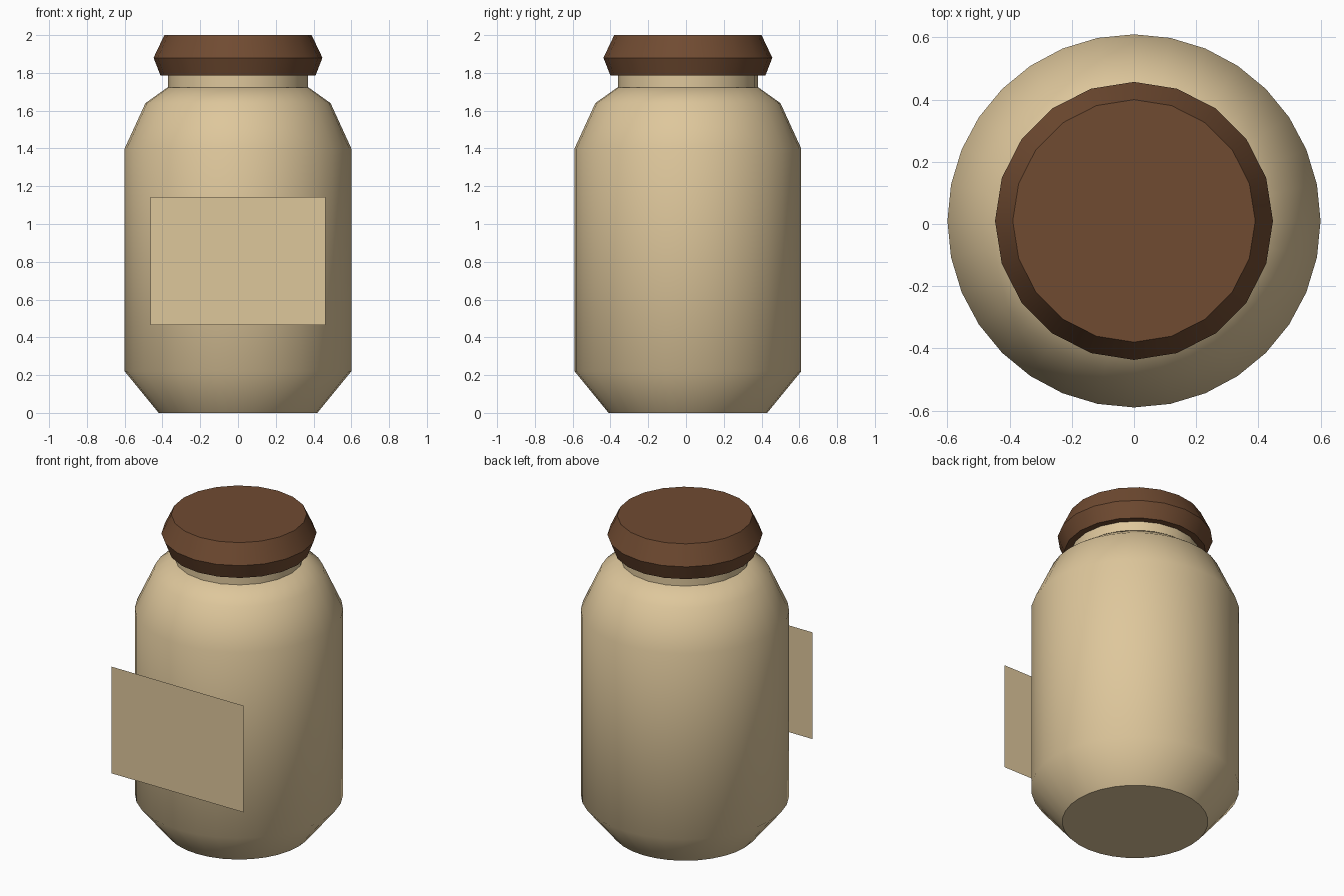
import bpy, bmesh, math

if "Cube" in bpy.data.objects:
    bpy.data.objects.remove(bpy.data.objects["Cube"])

CY = 0.01  # jar axis sits slightly behind centre because of the label


def material(name, rgb):
    m = bpy.data.materials.new(name)
    m.diffuse_color = (*rgb, 1)
    m.use_nodes = True
    m.node_tree.nodes["Principled BSDF"].inputs["Base Color"].default_value = m.diffuse_color
    return m


tan = material("tan", (0.73, 0.57, 0.33))
brown = material("brown", (0.162, 0.070, 0.031))


def finish(name, bm, mat, angle=None):
    me = bpy.data.meshes.new(name)
    bm.normal_update()
    bm.to_mesh(me)
    bm.free()
    me.materials.append(mat)
    ob = bpy.data.objects.new(name, me)
    bpy.context.collection.objects.link(ob)
    if angle:
        bpy.ops.object.select_all(action='DESELECT')
        ob.select_set(True)
        bpy.context.view_layer.objects.active = ob
        bpy.ops.object.shade_smooth_by_angle(angle=math.radians(angle))
    return ob


def lathe(name, profile, sides, mat):
    """Closed turned solid from (radius, height) points, bottom to top."""
    bm = bmesh.new()
    rings = []
    for r, z in profile:
        rings.append([bm.verts.new((r * math.cos(2 * math.pi * i / sides),
                                    CY + r * math.sin(2 * math.pi * i / sides), z))
                      for i in range(sides)])
    for a, b in zip(rings, rings[1:]):
        for i in range(sides):
            j = (i + 1) % sides
            bm.faces.new((a[i], a[j], b[j], b[i]))
    bm.faces.new(rings[0][::-1])
    bm.faces.new(rings[-1])
    return finish(name, bm, mat, 45)


# Jar body with chamfered foot and shoulder
lathe("jar_body", [(0.42, 0), (0.6, 0.22), (0.6, 1.40), (0.49, 1.64), (0.375, 1.722)], 32, tan)
# Neck under the lid
lathe("jar_neck", [(0.37, 1.70), (0.37, 1.80)], 20, tan)
# Flared lid
lathe("lid", [(0.41, 1.785), (0.447, 1.88), (0.39, 2.0)], 20, brown)

# Flat label plate in front
bm = bmesh.new()
bm.faces.new([bm.verts.new((x, -0.609, z)) for x, z in
              ((-0.464, 0.465), (0.464, 0.465), (0.464, 1.143), (-0.464, 1.143))])
finish("label", bm, tan)
